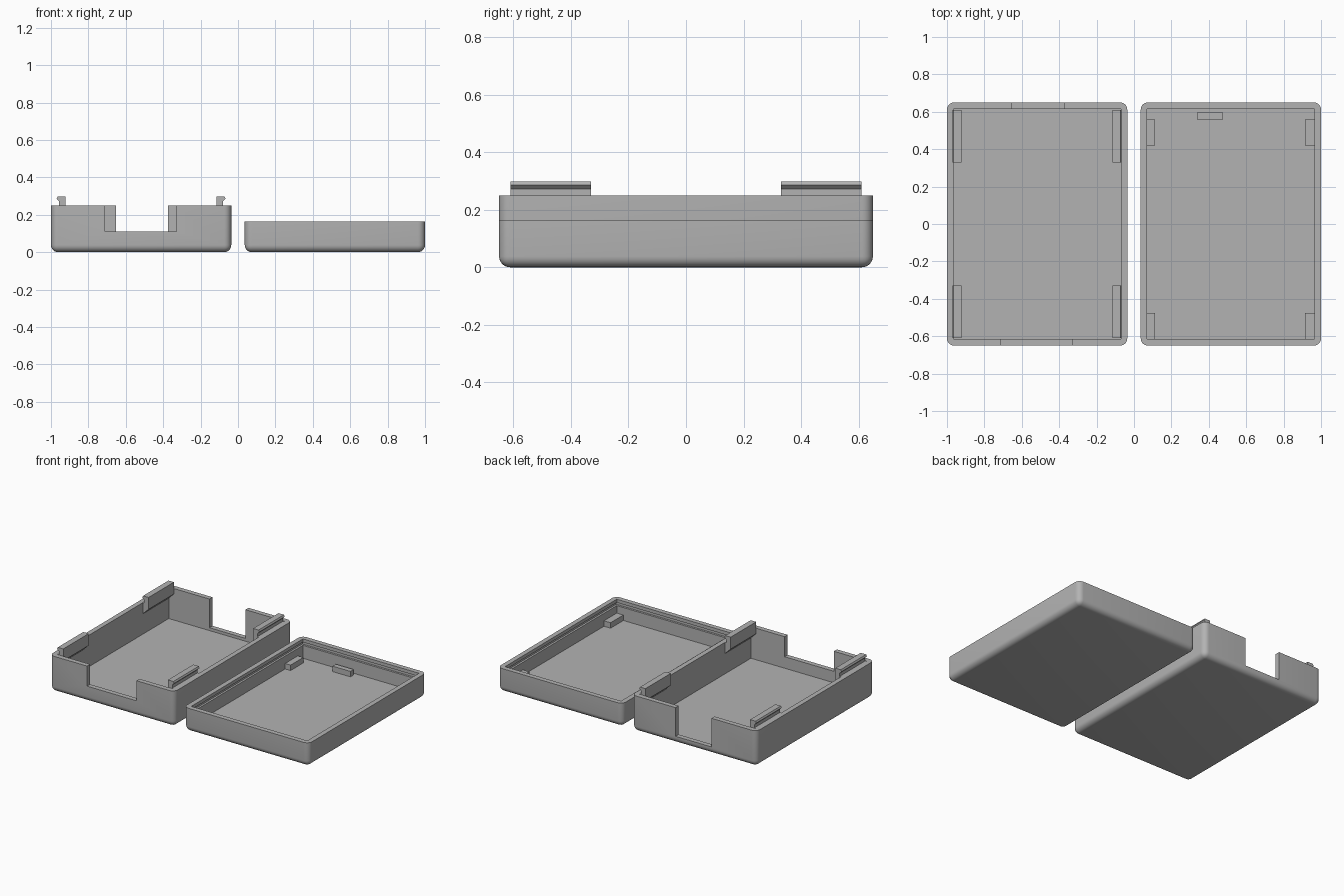
import bpy, bmesh

default = bpy.data.objects.get("Cube")
if default:
    bpy.data.objects.remove(default, do_unlink=True)

WALL, FLOOR, RADIUS = 0.034, 0.03, 0.038
INNER, OUTER, HALF_Y = 0.036, 1.0, 0.65

grey = bpy.data.materials.new("plain grey")
grey.use_nodes = True
grey.diffuse_color = (0.45, 0.45, 0.45, 1)
grey.node_tree.nodes["Principled BSDF"].inputs["Base Color"].default_value = (0.45, 0.45, 0.45, 1)


def make_object(name, bm):
    bmesh.ops.recalc_face_normals(bm, faces=bm.faces)
    mesh = bpy.data.meshes.new(name)
    bm.to_mesh(mesh)
    bm.free()
    mesh.materials.append(grey)
    obj = bpy.data.objects.new(name, mesh)
    bpy.context.collection.objects.link(obj)
    return obj


def box_mesh(x, y, z):
    bm = bmesh.new()
    bmesh.ops.create_cube(bm, size=1)
    for v in bm.verts:
        v.co = [r[0] if c < 0 else r[1] for c, r in zip(v.co, (x, y, z))]
    return bm


def box(name, x, y, z):
    return make_object(name, box_mesh(x, y, z))


def select_only(obj):
    bpy.ops.object.select_all(action='DESELECT')
    obj.select_set(True)
    bpy.context.view_layer.objects.active = obj


def cut(obj, x, y, z):
    cutter = box("cutter", x, y, z)
    cutter.hide_render = True
    mod = obj.modifiers.new("cut", 'BOOLEAN')
    mod.operation, mod.solver, mod.object = 'DIFFERENCE', 'EXACT', cutter
    select_only(obj)
    bpy.ops.object.modifier_apply(modifier=mod.name)
    bpy.data.objects.remove(cutter, do_unlink=True)


def shell(name, x, height):
    """Open box with rounded corners and a rounded bottom edge."""
    bm = box_mesh(x, (-HALF_Y, HALF_Y), (0, height))
    edges = [e for e in bm.edges if any(v.co.z < height / 2 for v in e.verts)]
    bmesh.ops.bevel(bm, geom=edges, offset=RADIUS, segments=6, profile=0.5,
                    affect='EDGES', clamp_overlap=True)
    obj = make_object(name, bm)
    cut(obj, (x[0] + WALL, x[1] - WALL), (WALL - HALF_Y, HALF_Y - WALL), (FLOOR, height + 0.1))
    return obj


def clip(name, wall_x, side, y0, y1):
    """Snap hook: profile measured inward from the wall, extruded along y."""
    profile = [(-0.002, 0.17), (0, 0.25), (0.01, 0.25), (0.01, 0.272), (-0.004, 0.286),
               (0.002, 0.298), (0.044, 0.298), (0.044, 0.215)]
    bm = bmesh.new()
    face = bm.faces.new([bm.verts.new((wall_x + side * u, y0, z)) for u, z in profile])
    result = bmesh.ops.extrude_face_region(bm, geom=[face])
    moved = [g for g in result["geom"] if isinstance(g, bmesh.types.BMVert)]
    bmesh.ops.translate(bm, verts=moved, vec=(0, y1 - y0, 0))
    make_object(name, bm)


# Deep tray with a wide front opening and a narrower back opening
tray = shell("tray", (-OUTER, -INNER), 0.25)
cut(tray, (-0.71, -0.33), (-0.7, -0.605), (0.11, 0.4))
cut(tray, (-0.652, -0.374), (0.605, 0.7), (0.05, 0.4))

# Shallow lid with a snap groove around the inside of the rim
lid = shell("lid", (INNER, OUTER), 0.165)
lip = WALL - 0.014
cut(lid, (INNER + lip, OUTER - lip), (lip - HALF_Y, HALF_Y - lip), (0.12, 0.142))

for obj in (tray, lid):
    select_only(obj)
    bpy.ops.object.shade_smooth_by_angle(angle=0.6)

# Four snap hooks on the long walls of the tray
for x_name, wall_x, side in (("right", WALL - OUTER, 1), ("left", -INNER - WALL, -1)):
    clip("front_" + x_name + "_clip", wall_x, side, -0.61, -0.33)
    clip("back_" + x_name + "_clip", wall_x, side, 0.33, 0.61)

# Small stop blocks on the lid floor
BLOCK_Z = (FLOOR - 0.005, 0.068)
for x_name, x in (("right", (0.066, 0.112)), ("left", (0.915, 0.968))):
    box("front_" + x_name + "_block", x, (-0.618, -0.475), BLOCK_Z)
    box("back_" + x_name + "_block", x, (0.42, 0.56), BLOCK_Z)
box("back_middle_block", (0.338, 0.476), (0.56, 0.596), BLOCK_Z)
